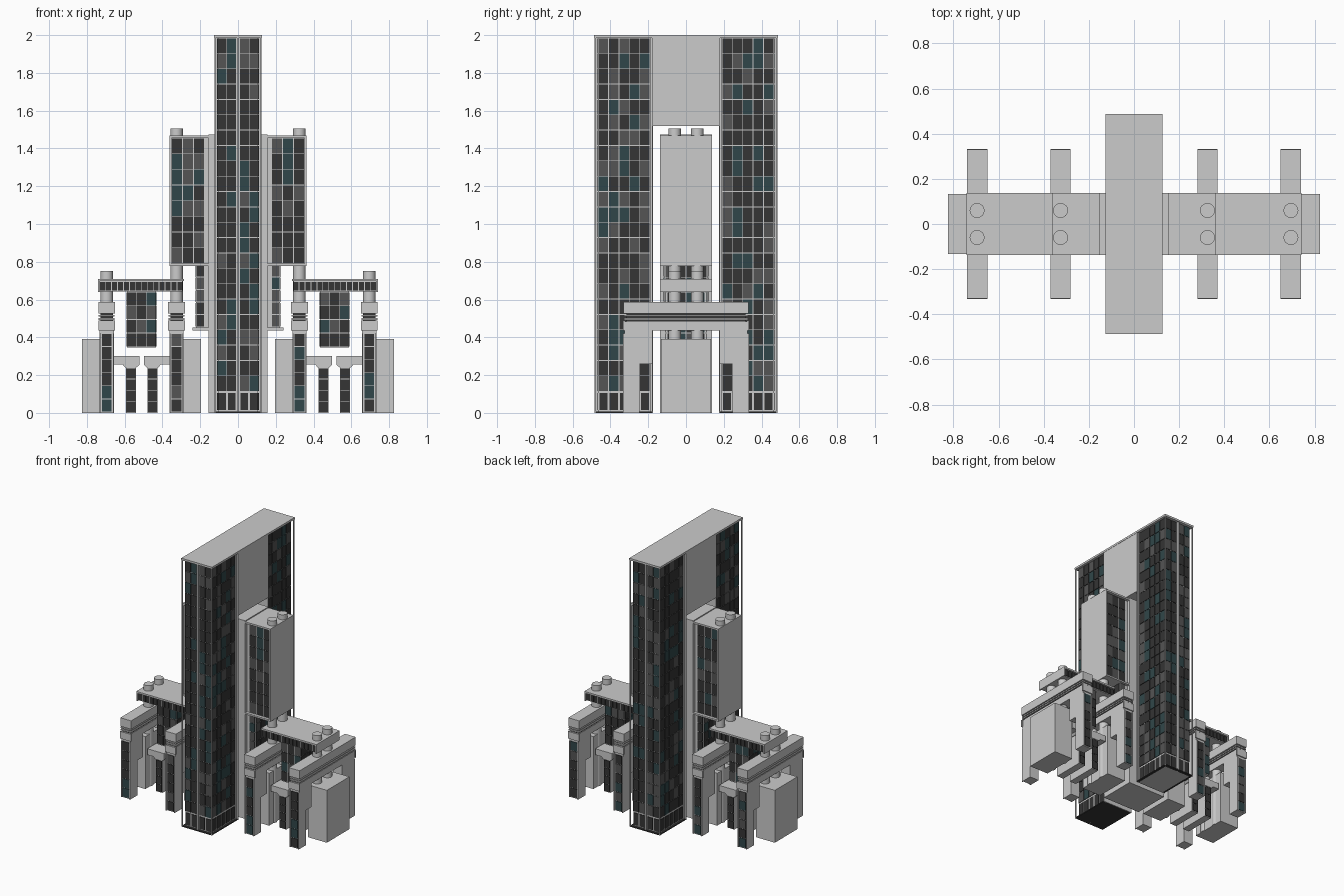
import bpy, bmesh, math, random
from mathutils import Matrix, Vector

if "Cube" in bpy.data.objects:
    bpy.data.objects.remove(bpy.data.objects["Cube"])

random.seed(7)


def material(name, c):
    m = bpy.data.materials.new(name)
    m.diffuse_color = (*c, 1)
    m.use_nodes = True
    m.node_tree.nodes["Principled BSDF"].inputs["Base Color"].default_value = m.diffuse_color
    return m


DARK = material("dark_glass", (0.035, 0.035, 0.035))
GREY = material("grey_glass", (0.09, 0.09, 0.09))
TEAL = material("teal_glass", (0.03, 0.062, 0.068))


def add_box(bm, x0, x1, y0, y1, z0, z1):
    mat = Matrix.Translation(((x0 + x1) / 2, (y0 + y1) / 2, (z0 + z1) / 2)) @ \
        Matrix.Diagonal((abs(x1 - x0), abs(y1 - y0), abs(z1 - z0), 1))
    verts = bmesh.ops.create_cube(bm, size=1, matrix=mat)["verts"]
    return {f for v in verts for f in v.link_faces}


def finish(bm, name, mats=()):
    bmesh.ops.recalc_face_normals(bm, faces=bm.faces)
    me = bpy.data.meshes.new(name)
    bm.to_mesh(me)
    bm.free()
    for m in mats:
        me.materials.append(m)
    ob = bpy.data.objects.new(name, me)
    bpy.context.collection.objects.link(ob)
    return ob


def box(name, *dims, mat=None):
    bm = bmesh.new()
    add_box(bm, *dims)
    return finish(bm, name, [mat] if mat else [])


def glazing(name, axis, pos, sign, u0, u1, z0, z1, cols, rows, gap=0.004, plain=False):
    """Grid of thin panes on a wall facing +-axis at pos."""
    bm = bmesh.new()
    du, dz = (u1 - u0) / cols, (z1 - z0) / rows
    for i in range(cols):
        for j in range(rows):
            a, b = u0 + i * du + gap / 2, u0 + (i + 1) * du - gap / 2
            c, d = z0 + j * dz + gap / 2, z0 + (j + 1) * dz - gap / 2
            out = pos + sign * 0.004
            p = sorted((pos, out))
            faces = add_box(bm, *p, a, b, c, d) if axis == 'x' else add_box(bm, a, b, *p, c, d)
            k = 0 if plain else random.choices((0, 1, 2), (6, 3, 2))[0]
            for f in faces:
                f.material_index = k
    return finish(bm, name, (DARK, GREY, TEAL))


def prism(name, pts, plane, d0, d1):
    """Extrude a profile given in (x,z) along y or in (y,z) along x."""
    bm = bmesh.new()
    co = (lambda u, z: (u, d0, z)) if plane == 'xz' else (lambda u, z: (d0, u, z))
    f = bm.faces.new([bm.verts.new(co(*p)) for p in pts])
    ext = bmesh.ops.extrude_face_region(bm, geom=[f])["geom"]
    shift = Vector((0, d1 - d0, 0) if plane == 'xz' else (d1 - d0, 0, 0))
    bmesh.ops.translate(bm, vec=shift, verts=[v for v in ext if isinstance(v, bmesh.types.BMVert)])
    return finish(bm, name)


def span(s, a, b):
    return sorted((s * a, s * b))


# Roof and bridge joining the twin towers
box("tower_roof", -0.127, 0.127, -0.487, 0.487, 1.985, 2.0)
box("bridge", -0.125, 0.125, -0.175, 0.175, 1.52, 1.985)

# Twin towers
for s in (-1, 1):
    side = "front" if s < 0 else "back"
    y0, y1 = span(s, 0.185, 0.465)
    box(side + "_tower_body", -0.107, 0.107, y0, y1, 0, 1.985)
    box(side + "_tower_base", -0.123, 0.123, *span(s, 0.18, 0.484), 0, 0.008, mat=DARK)
    box(side + "_tower_inner_wall", -0.115, 0.115, *span(s, 0.175, 0.187), 0, 1.985)
    a, b = span(s, 0.19, 0.465)
    for t in (-1, 1):
        # long facades and outer facade with taller lobby panes
        glazing(side + "_tower_side_panes", 'x', t * 0.107, t, a, b, 0.115, 1.985, 5, 23)
        glazing(side + "_tower_side_lobby", 'x', t * 0.107, t, a, b, 0.01, 0.11, 5, 1, 0.012, True)
        u, v = span(t, 0.008, 0.11)
        glazing(side + "_tower_end_panes", 'y', s * 0.465, s, u, v, 0.115, 1.985, 2, 23)
        glazing(side + "_tower_end_lobby", 'y', s * 0.465, s, u, v, 0.01, 0.11, 2, 1, 0.01, True)
        # slim free corner posts
        box(side + "_tower_corner_post", *span(t, 0.118, 0.125), *span(s, 0.477, 0.485), 0, 1.985)
        box(side + "_tower_inner_fin", *span(t, 0.105, 0.125), *span(s, 0.175, 0.181), 0, 1.985)
    box(side + "_tower_centre_fin", -0.006, 0.006, *span(s, 0.46, 0.48), 0, 1.985)

# Central core
box("core", -0.155, 0.155, -0.137, 0.137, 0, 1.475)


def column(name, x, y, h):
    bm = bmesh.new()
    bmesh.ops.create_cone(bm, cap_ends=True, segments=16, radius1=0.033, radius2=0.033, depth=h,
                          matrix=Matrix.Translation((x, y, h / 2)))
    finish(bm, name)
    bpy.context.view_layer.objects.active = bpy.context.object


for m in (-1, 1):
    X = lambda a, b: span(m, a, b)
    # upper glazed block with solid end wall
    box("upper_block", *X(0.15, 0.355), -0.115, 0.115, 0.785, 1.455)
    box("upper_block_end_wall", *X(0.352, 0.362), -0.137, 0.137, 0.78, 1.468)
    box("upper_block_roof", *X(0.15, 0.362), -0.137, 0.137, 1.455, 1.468)
    box("upper_block_floor", *X(0.155, 0.362), -0.137, 0.137, 0.778, 0.79)
    # narrow glazed bay below it
    box("lower_bay", *X(0.15, 0.222), -0.115, 0.115, 0.45, 0.785)
    box("lower_bay_floor", *X(0.15, 0.24), -0.137, 0.137, 0.437, 0.452)
    # bridge room on the columns
    box("wing_roof", *X(0.285, 0.742), -0.137, 0.137, 0.697, 0.71)
    box("wing_room", *X(0.295, 0.735), -0.125, 0.125, 0.642, 0.7)
    box("wing_end_wall", *X(0.732, 0.742), -0.137, 0.137, 0.64, 0.7)
    box("hanging_room", *X(0.435, 0.588), -0.105, 0.105, 0.345, 0.645)
    for s in (-1, 1):
        glazing("upper_block_panes", 'y', s * 0.115, s, *X(0.178, 0.352), 0.792, 1.455, 3, 8)
        glazing("lower_bay_panes", 'y', s * 0.115, s, *X(0.178, 0.222), 0.455, 0.785, 1, 5)
        glazing("wing_room_panes", 'y', s * 0.125, s, *X(0.292, 0.732), 0.645, 0.696, 14, 1, 0.004, True)
        glazing("hanging_room_panes", 'y', s * 0.105, s, *X(0.432, 0.592), 0.35, 0.64, 3, 4)
        glazing("hanging_room_side_panes", 'x', m * (0.511 + s * 0.0765), m * s,
                -0.1, 0.1, 0.35, 0.64, 4, 4)
    glazing("lower_bay_side_panes", 'x', m * 0.222, m, -0.11, 0.11, 0.455, 0.78, 4, 5)

    # round service columns
    for y in (-0.06, 0.06):
        column("inner_column", m * 0.325, y, 1.505)
        column("outer_column", m * 0.695, y, 0.75)

    # parts mirrored about the wing centre x = 0.51
    for k in (-1, 1):
        W = lambda a, b: span(m, 0.51 + k * a, 0.51 + k * b)
        box("ground_block", *W(0.16, 0.315), -0.133, 0.133, 0, 0.39)
        # stepped portal frame
        half = [(0.325, 0), (0.325, 0.485), (-0.325, 0.485), (-0.325, 0), (-0.245, 0),
                (-0.245, 0.26), (-0.178, 0.26), (-0.178, 0.435), (0.178, 0.435),
                (0.178, 0.26), (0.245, 0.26), (0.245, 0)]
        prism("portal_frame", half, 'yz', *W(0.147, 0.222))
        box("portal_neck", *W(0.152, 0.218), -0.315, 0.315, 0.48, 0.53, mat=DARK)
        for z in (0.493, 0.509):
            box("portal_louvre", *W(0.143, 0.228), -0.327, 0.327, z, z + 0.009)
        box("portal_beam", *W(0.14, 0.229), -0.33, 0.33, 0.525, 0.588)
        for s in (-1, 1):
            box("portal_beam_cap", *W(0.14, 0.229), *span(s, 0.323, 0.333), 0.435, 0.488)
            glazing("portal_panes", 'y', s * 0.325, s, *W(0.157, 0.212), 0.005, 0.42, 1, 6)
            box("portal_edge_fin", *W(0.147, 0.153), *span(s, 0.32, 0.333), 0, 0.42)
            box("portal_edge_fin", *W(0.216, 0.222), *span(s, 0.32, 0.333), 0, 0.42)
        # bracket and glazed pier
        prof = [(0.15, 0.3), (0.012, 0.3), (0.012, 0.255), (0.028, 0.24), (0.088, 0.24),
                (0.1, 0.255), (0.15, 0.255)]
        prism("pier_bracket", [(m * (0.51 + k * u), z) for u, z in prof], 'xz', -0.125, 0.125)
        box("pier", *W(0.03, 0.084), -0.118, 0.118, 0, 0.245)
        for s in (-1, 1):
            glazing("pier_panes", 'y', s * 0.118, s, *W(0.031, 0.083), 0.003, 0.238, 1, 4, 0.004, True)

# Smooth the round columns only
for ob in bpy.data.objects:
    if "_column" in ob.name:
        for p in ob.data.polygons:
            p.use_smooth = abs(p.normal.z) < 0.5
